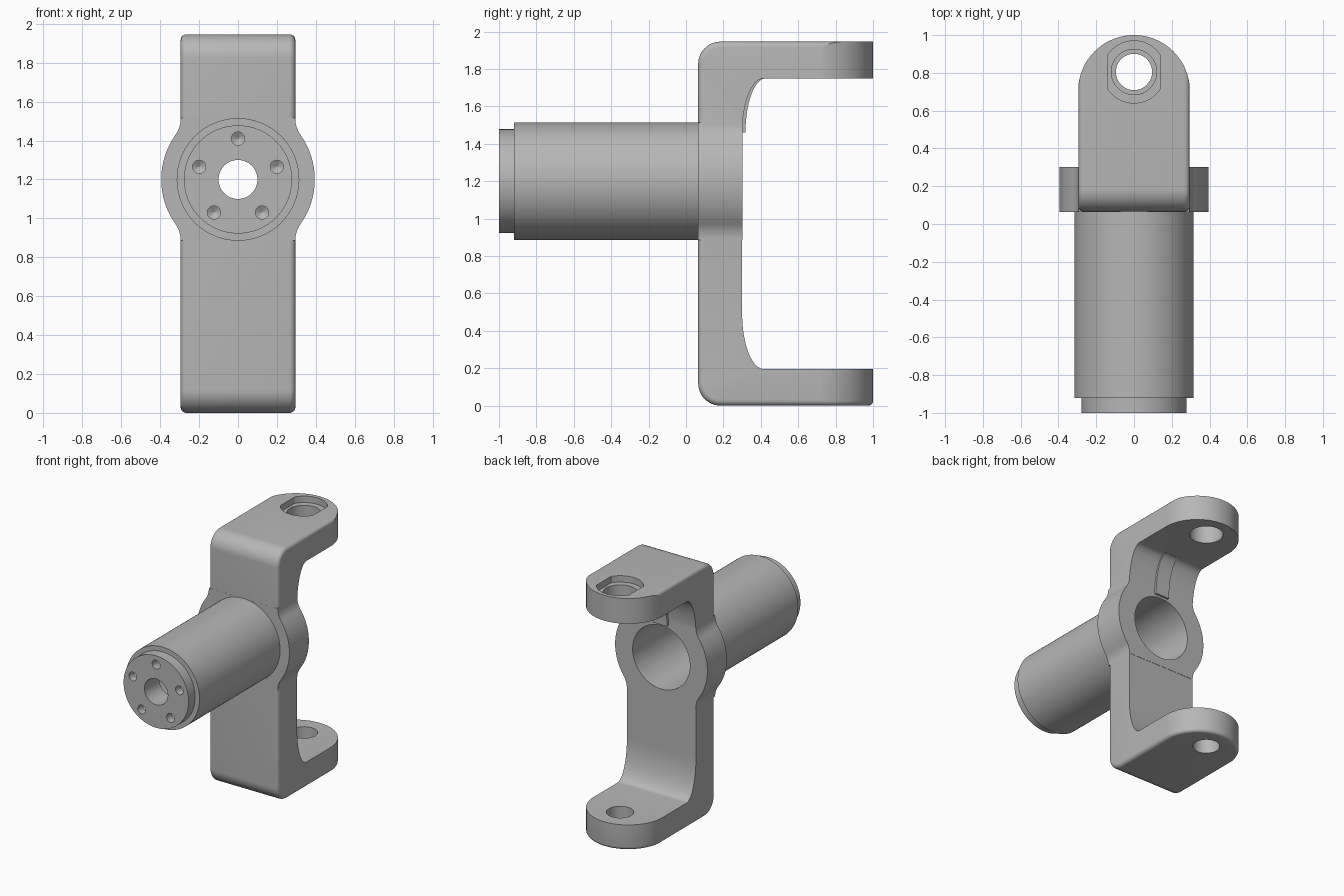
import bpy, bmesh, math
from mathutils import Matrix, Vector

cube = bpy.data.objects.get("Cube")
if cube:
    bpy.data.objects.remove(cube, do_unlink=True)

steel = bpy.data.materials.new("grey_steel")
steel.use_nodes = True
GREY = (0.47, 0.47, 0.47, 1)
steel.diffuse_color = GREY
steel.node_tree.nodes["Principled BSDF"].inputs["Base Color"].default_value = GREY

AXIS_Z = 1.2      # spindle axis height
MID_Z = 0.973     # yoke mid height
HALF_W = 0.295    # yoke half width
FRONT, BACK = 0.065, 0.302
PIN_Y = 0.805


def arc(cx, cy, rx, ry, a0, a1, n=16):
    """Points on an elliptical arc, angles in degrees."""
    return [(cx + rx * math.cos(math.radians(a0 + (a1 - a0) * i / n)),
             cy + ry * math.sin(math.radians(a0 + (a1 - a0) * i / n))) for i in range(n + 1)]


def finish(name, bm):
    bmesh.ops.recalc_face_normals(bm, faces=bm.faces)
    mesh = bpy.data.meshes.new(name)
    bm.to_mesh(mesh)
    bm.free()
    mesh.materials.append(steel)
    obj = bpy.data.objects.new(name, mesh)
    bpy.context.collection.objects.link(obj)
    return obj


def prism(name, outline, axis, lo, hi, bevel=None, radius=0.03):
    """Extrude a 2D outline along an axis; bevel the edges chosen by a test."""
    place = {"x": lambda p, t: (t, p[0], p[1]),
             "y": lambda p, t: (p[0], t, p[1]),
             "z": lambda p, t: (p[0], p[1], t)}[axis]
    bm = bmesh.new()
    ends = [[bm.verts.new(place(p, t)) for p in outline] for t in (lo, hi)]
    for ring in ends:
        bm.faces.new(ring)
    for i in range(len(outline)):
        j = (i + 1) % len(outline)
        bm.faces.new((ends[0][i], ends[0][j], ends[1][j], ends[1][i]))
    bmesh.ops.recalc_face_normals(bm, faces=bm.faces)
    if bevel:
        edges = [e for e in bm.edges if bevel(e)]
        bmesh.ops.bevel(bm, geom=edges, offset=radius, segments=5, profile=0.5, affect="EDGES")
    return finish(name, bm)


def lathe(name, profile, origin, along_y=True, steps=64):
    """Turn (radius, distance) points; the ends close on the axis."""
    bm = bmesh.new()
    rings = []
    for r, d in profile:
        rings.append([bm.verts.new((r * math.cos(math.tau * i / steps),
                                    r * math.sin(math.tau * i / steps), d)) for i in range(steps)])
    for a, b in zip(rings, rings[1:]):
        for i in range(steps):
            j = (i + 1) % steps
            bm.faces.new((a[i], a[j], b[j], b[i]))
    bm.faces.new(rings[0])
    bm.faces.new(rings[-1])
    turn = Matrix.Rotation(-math.pi / 2, 4, "X") if along_y else Matrix()
    bm.transform(Matrix.Translation(Vector(origin)) @ turn)
    return finish(name, bm)


def combine(target, tool, operation):
    mod = target.modifiers.new(operation, "BOOLEAN")
    mod.operation, mod.solver, mod.object = operation, "EXACT", tool
    bpy.context.view_layer.objects.active = target
    bpy.ops.object.modifier_apply(modifier=mod.name)
    bpy.data.objects.remove(tool, do_unlink=True)


def mirror_z(points):
    return [(y, 2 * MID_Z - z) for y, z in reversed(points)]


# C-shaped side profile of the yoke
top = 2 * MID_Z
outer = arc(FRONT + 0.12, top - 0.12, 0.12, 0.12, 180, 90, 12)
inner = arc(0.415, 1.45, 0.415 - 0.3, 0.3, 180, 90, 20)
upper = outer + [(1.1, top), (1.1, 1.75)] + inner[::-1]
lower = mirror_z(upper)
outer_set = {(round(y, 4), round(z, 4)) for y, z in
             outer + mirror_z(outer) + [(1.1, top), (1.1, 0.0)]}


def is_outer_rim(e):
    a, b = e.verts
    same_side = abs(a.co.x - b.co.x) < 1e-5
    return same_side and all((round(v.co.y, 4), round(v.co.z, 4)) in outer_set for v in e.verts) \
        and a.co.y + b.co.y < 2.15


yoke = prism("yoke", upper + lower, "x", -HALF_W, HALF_W, is_outer_rim)

# Round the arm ends in plan, with a softened lower rim
plan = [(HALF_W + 0.0005, -0.2)] + arc(0, 1 - HALF_W, HALF_W + 0.0005, HALF_W, 0, 180, 48) \
    + [(-HALF_W - 0.0005, -0.2)]
tool = prism("plan_tool", plan, "z", 0, 2.2,
             lambda e: all(v.co.z < 1e-5 for v in e.verts), 0.025)
combine(yoke, tool, "INTERSECT")

# Round boss with concave blends into the yoke sides
BOSS_R, BLEND = 0.395, 0.15
cx = HALF_W + BLEND
cz = math.sqrt((BOSS_R + BLEND) ** 2 - cx ** 2)
ang = math.degrees(math.atan2(cz, cx))
right = arc(cx, -cz, BLEND, BLEND, 180, 180 - ang, 8) \
    + arc(0, 0, BOSS_R, BOSS_R, -ang, ang, 32)[1:-1] \
    + arc(cx, cz, BLEND, BLEND, 180 + ang, 180, 8)
right = [(x - 0.0005, z + AXIS_Z) for x, z in right]
boss = prism("boss", right + [(-x, z) for x, z in reversed(right)], "y", FRONT - 0.0005, BACK)
combine(yoke, boss, "UNION")

# Slim raised rib in the upper inner corner
rib = [(y + 0.018, z) for y, z in arc(0.41, 1.46, 0.11, 0.29, 180, 95, 16)]
rib += [(0.42, 1.8), (0.2, 1.8), (0.2, 1.46)]
combine(yoke, prism("rib", rib, "x", -0.06, 0.06), "UNION")

# Stepped spindle
spindle = lathe("spindle", [(0.278, -1), (0.278, -0.92), (0.315, -0.92), (0.315, 0.2)],
                (0, 0, AXIS_Z), steps=96)
combine(yoke, spindle, "UNION")

# Large rear bore and smaller front hole
bore = lathe("bore", [(0.1, -1.1), (0.1, -0.82), (0.245, -0.82), (0.245, 0.5)], (0, 0, AXIS_Z))
combine(yoke, bore, "DIFFERENCE")

# Five drilled holes with conical bottoms
for i in range(5):
    a = math.pi / 2 + math.tau * i / 5
    drill = lathe("drill", [(0.034, -1.05), (0.034, -0.94), (0.002, -0.92)],
                  (0.21 * math.cos(a), 0, AXIS_Z + 0.21 * math.sin(a)), steps=24)
    combine(yoke, drill, "DIFFERENCE")

# Pin holes through both arms
for radius, lo, hi in ((0.12, 1.6, 2.1), (0.096, -0.2, 0.4)):
    pin = lathe("pin_hole", [(radius, lo), (radius, hi)], (0, PIN_Y, 0), along_y=False)
    combine(yoke, pin, "DIFFERENCE")

# Flat-sided recess around the upper pin hole
flat = math.degrees(math.acos(0.14 / 0.165))
recess = arc(0, PIN_Y, 0.165, 0.165, flat, 180 - flat, 20) \
    + arc(0, PIN_Y, 0.165, 0.165, 180 + flat, 360 - flat, 20)
combine(yoke, prism("recess", recess, "z", top - 0.05, top + 0.1), "DIFFERENCE")

# Smooth shading with crisp edges
yoke.name = "yoke_with_spindle"
bpy.ops.object.select_all(action="DESELECT")
yoke.select_set(True)
bpy.context.view_layer.objects.active = yoke
bpy.ops.object.shade_smooth_by_angle(angle=math.radians(25))
